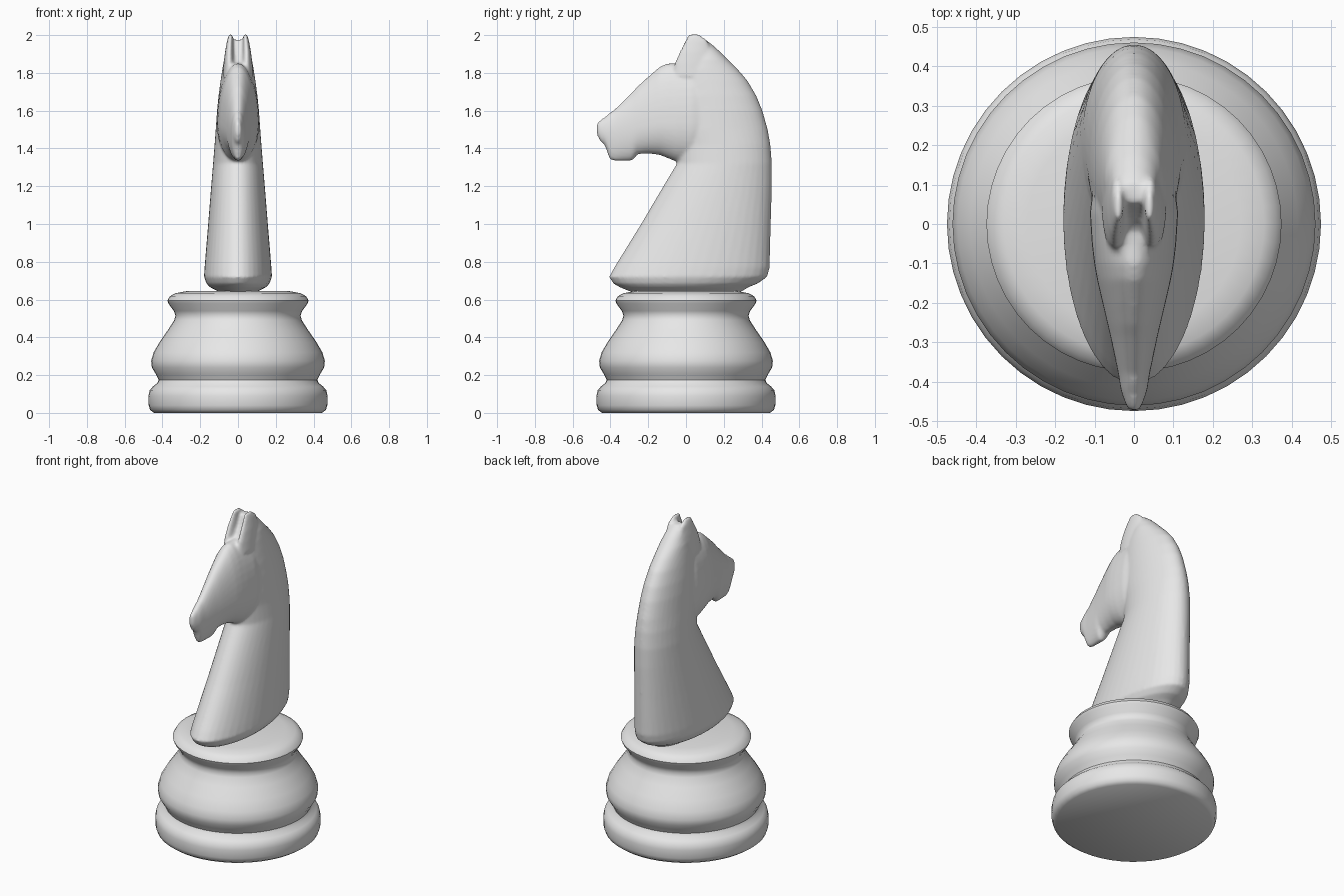
import bpy, bmesh, math

grey = bpy.data.materials.new("light_grey")
grey.diffuse_color = (0.8, 0.8, 0.8, 1)


def loft(bm, rings):
    """Skin a list of closed rings and cap both ends."""
    rows = [[bm.verts.new(p) for p in r] for r in rings]
    n = len(rows[0])
    for a, b in zip(rows, rows[1:]):
        for i in range(n):
            j = (i + 1) % n
            bm.faces.new((a[i], a[j], b[j], b[i]))
    bm.faces.new(rows[0][::-1])
    bm.faces.new(rows[-1])


def finish(bm, name):
    bmesh.ops.recalc_face_normals(bm, faces=bm.faces)
    me = bpy.data.meshes.new(name)
    bm.to_mesh(me)
    bm.free()
    me.materials.append(grey)
    ob = bpy.data.objects.new(name, me)
    bpy.context.collection.objects.link(ob)
    bpy.ops.object.select_all(action='DESELECT')
    ob.select_set(True)
    bpy.context.view_layer.objects.active = ob
    return ob


def angles(n):
    return [2 * math.pi * i / n for i in range(n)]


def flat_ring(z, y0, y1, w, cx=0.0, n=40):
    """Horizontal oval between y0 and y1, half width w."""
    cy, ry = (y0 + y1) / 2, (y1 - y0) / 2
    return [(cx + w * math.cos(a), cy + ry * math.sin(a), z) for a in angles(n)]


def head_ring(y, z0, z1, w, zm, n=40):
    """Upright oval at depth y, widest at height zm."""
    return [(w * math.cos(a), y,
             zm + math.sin(a) * ((z1 - zm) if math.sin(a) > 0 else (zm - z0)))
            for a in angles(n)]


# Turned base
profile = [(0.445, 0), (0.465, 0.015), (0.473, 0.04), (0.474, 0.09), (0.468, 0.12),
           (0.45, 0.14), (0.428, 0.158), (0.42, 0.175), (0.435, 0.205), (0.456, 0.24),
           (0.46, 0.275), (0.447, 0.32), (0.415, 0.375), (0.37, 0.44), (0.338, 0.49),
           (0.331, 0.515), (0.34, 0.54), (0.368, 0.578), (0.374, 0.595), (0.36, 0.618),
           (0.33, 0.634), (0.27, 0.645)]
bm = bmesh.new()
loft(bm, [[(r * math.cos(a), r * math.sin(a), z) for a in angles(48)] for r, z in profile])
finish(bm, "turned_base")
bpy.ops.object.shade_smooth_by_angle(angle=math.radians(40))

# Horse: neck, as horizontal ovals (z, front, back, half width)
bm = bmesh.new()
neck = [(0.64, -0.29, 0.29, 0.10), (0.665, -0.35, 0.33, 0.148), (0.685, -0.385, 0.38, 0.167),
        (0.72, -0.407, 0.43, 0.18), (0.77, -0.38, 0.443, 0.177), (1.0, -0.238, 0.449, 0.158),
        (1.2, -0.12, 0.455, 0.142), (1.32, -0.048, 0.455, 0.132), (1.42, -0.05, 0.447, 0.124),
        (1.5, -0.08, 0.433, 0.118), (1.6, -0.08, 0.405, 0.111), (1.68, -0.08, 0.372, 0.103),
        (1.76, -0.07, 0.325, 0.092), (1.82, -0.05, 0.273, 0.083), (1.87, 0.0, 0.222, 0.074),
        (1.92, 0.03, 0.172, 0.058), (1.955, 0.045, 0.132, 0.045), (1.975, 0.055, 0.105, 0.034)]
loft(bm, [flat_ring(*s) for s in neck])

# Horse: head, as upright ovals (y, bottom, top, half width, widest height)
head = [(-0.472, 1.475, 1.535, 0.012, 1.505), (-0.455, 1.437, 1.55, 0.022, 1.49),
        (-0.432, 1.42, 1.565, 0.03, 1.48), (-0.42, 1.39, 1.575, 0.034, 1.48),
        (-0.405, 1.345, 1.588, 0.036, 1.48), (-0.38, 1.333, 1.605, 0.04, 1.48),
        (-0.285, 1.335, 1.698, 0.06, 1.5), (-0.255, 1.37, 1.73, 0.067, 1.51),
        (-0.2, 1.373, 1.78, 0.08, 1.52), (-0.14, 1.366, 1.832, 0.094, 1.53),
        (-0.1, 1.35, 1.85, 0.101, 1.53), (-0.05, 1.33, 1.852, 0.107, 1.53),
        (0.03, 1.32, 1.86, 0.112, 1.53), (0.12, 1.35, 1.86, 0.1, 1.53)]
loft(bm, [head_ring(*s) for s in head])

# Horse: pair of ears
for side in (-1, 1):
    ears = [(1.78, -0.07, 0.14, 0.036, 0.046), (1.85, -0.06, 0.15, 0.03, 0.046),
            (1.91, -0.035, 0.13, 0.023, 0.046), (1.97, -0.005, 0.115, 0.016, 0.042),
            (2.005, 0.015, 0.07, 0.01, 0.038)]
    loft(bm, [flat_ring(z, a, b, w, side * c) for z, a, b, w, c in ears])
horse = finish(bm, "horse_head_and_neck")

# Fuse the parts into one carved skin and soften the joins
m = horse.modifiers.new("fuse", 'REMESH')
m.mode = 'VOXEL'
m.voxel_size = 0.009
m.use_smooth_shade = True
s = horse.modifiers.new("soften", 'SMOOTH')
s.factor = 0.5
s.iterations = 5
for name in ("fuse", "soften"):
    bpy.ops.object.modifier_apply(modifier=name)
bpy.ops.object.shade_smooth()
